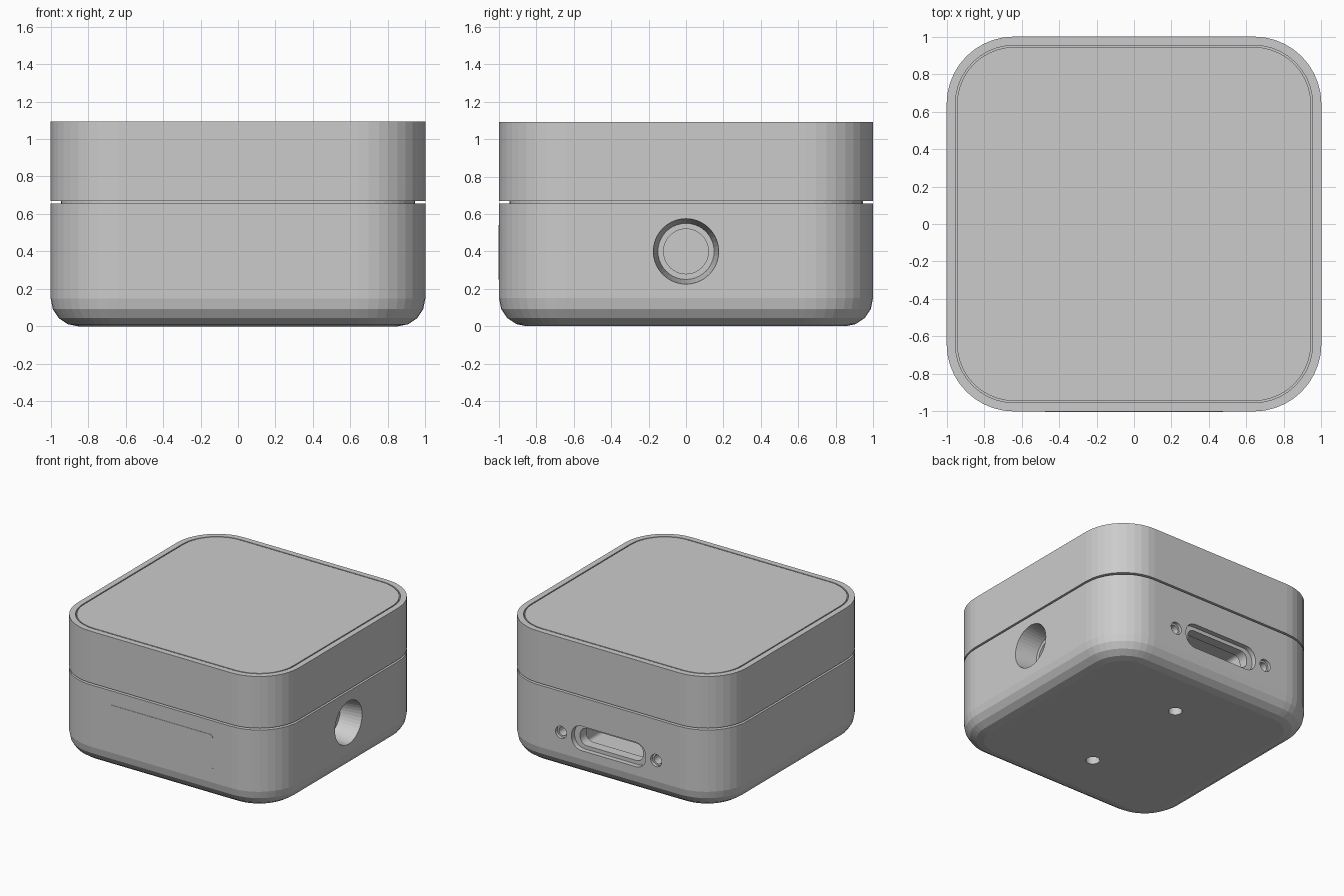
import bpy, bmesh
from math import sin, cos, pi, radians
from mathutils import Matrix, Vector

if "Cube" in bpy.data.objects:
    bpy.data.objects.remove(bpy.data.objects["Cube"])

RADIUS = 0.36   # plan corner radius of the case
SEG = 10        # facets per rounded corner


def ring(hx, hy, r, z):
    """Rounded rectangle outline; hx = hy = r gives a circle."""
    pts = []
    for q, (sx, sy) in enumerate(((1, 1), (-1, 1), (-1, -1), (1, -1))):
        for i in range(SEG + 1):
            a = (q + i / SEG) * pi / 2
            pts.append(Vector((sx * (hx - r) + r * cos(a), sy * (hy - r) + r * sin(a), z)))
    return pts


def loft(name, sections, matrix=Matrix()):
    """Closed solid through a stack of rounded rectangles (hx, hy, r, z)."""
    bm = bmesh.new()
    rings = [[bm.verts.new(matrix @ p) for p in ring(*s)] for s in sections]
    n = len(rings[0])
    for a, b in zip(rings, rings[1:]):
        for i in range(n):
            j = (i + 1) % n
            bm.faces.new((a[i], a[j], b[j], b[i]))
    bm.faces.new(rings[0][::-1])
    bm.faces.new(rings[-1])
    bmesh.ops.remove_doubles(bm, verts=bm.verts, dist=1e-5)
    bmesh.ops.recalc_face_normals(bm, faces=bm.faces)
    mesh = bpy.data.meshes.new(name)
    bm.to_mesh(mesh)
    bm.free()
    ob = bpy.data.objects.new(name, mesh)
    bpy.context.collection.objects.link(ob)
    return ob


def case(name, profile):
    """Part of the case from a (inset, height) profile."""
    return loft(name, [(1 - d, 1 - d, RADIUS - d, z) for d, z in profile])


def round_sections(*pairs):
    return [(r, r, r, z) for r, z in pairs]


def cut(target, cutter):
    cutter.hide_render = True
    mod = target.modifiers.new("cut", 'BOOLEAN')
    mod.operation = 'DIFFERENCE'
    mod.solver = 'EXACT'
    mod.object = cutter
    bpy.context.view_layer.objects.active = target
    bpy.ops.object.modifier_apply(modifier=mod.name)
    bpy.data.objects.remove(cutter)


# Directions: local z points out of the named side
to_right = Matrix.Rotation(radians(90), 4, 'Y')
to_back = Matrix.Rotation(radians(-90), 4, 'X')
to_front = Matrix.Rotation(radians(90), 4, 'X')

# Lower body with rounded bottom edge and a neck that forms the seam
B = 0.15
arc = [(B * (1 - sin(i * pi / 8)), B * (1 - cos(i * pi / 8))) for i in range(5)]
base = case("lower_body", arc + [(0, 0.655), (0.055, 0.655), (0.055, 0.70)])

# Upper body with rim and recess, then the flush top panel
case("upper_body", [(0.10, 0.67), (0, 0.67), (0, 1.093), (0.047, 1.093), (0.047, 1.03)])
case("top_panel", [(0.056, 1.02), (0.056, 1.093)])

# Raised label plate on the front
loft("front_plate", [(0.475, 0.145, 0.03, 0.95), (0.475, 0.145, 0.03, 1.003)],
     Matrix.Translation((0, 0, 0.395)) @ to_front)

# Tapered round socket on the right
cut(base, loft("socket_cutter",
               round_sections((0.12, 0.6), (0.12, 0.82), (0.15, 0.82), (0.175, 1.0), (0.178, 1.02)),
               Matrix.Translation((0, 0, 0.40)) @ to_right))

# Stepped connector slot on the back, opening into a wider cavity
back = Matrix.Translation((0, 0, 0.32)) @ to_back
cut(base, loft("slot_cutter", [
    (0.34, 0.14, 0.03, 0.50), (0.34, 0.14, 0.03, 0.88),
    (0.285, 0.07, 0.06, 0.88), (0.285, 0.07, 0.06, 0.96),
    (0.335, 0.10, 0.09, 0.96), (0.335, 0.10, 0.09, 1.05)], back))

# Screw holes beside the slot, and mounting holes underneath
for s in (-1, 1):
    cut(base, loft("screw_cutter",
                   round_sections((0.036, 0.85), (0.036, 0.975), (0.05, 0.975), (0.05, 1.05)),
                   Matrix.Translation((s * 0.43, 0, 0)) @ back))
    cut(base, loft("mount_cutter", round_sections((0.052, -0.05), (0.052, 0.12)),
                   Matrix.Translation((0, s * 0.475, 0))))
